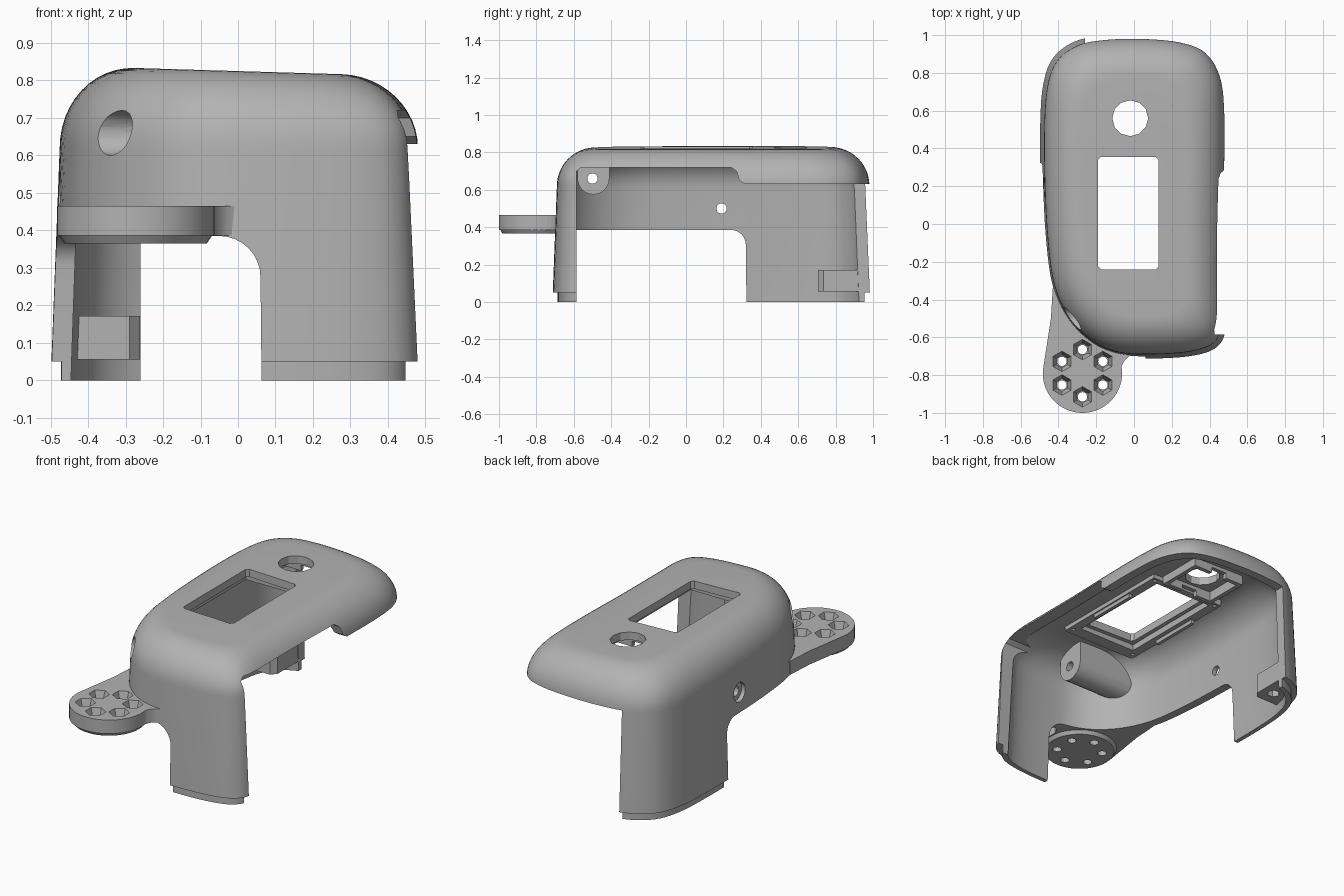
import bpy, bmesh, math
from math import sin, cos, pi
from mathutils import Vector

if "Cube" in bpy.data.objects:
    bpy.data.objects.remove(bpy.data.objects["Cube"], do_unlink=True)

grey = bpy.data.materials.new("plain_grey")
grey.use_nodes = True
grey.diffuse_color = (0.45, 0.45, 0.45, 1)
grey.node_tree.nodes["Principled BSDF"].inputs["Base Color"].default_value = (0.45, 0.45, 0.45, 1)


def loft(name, rings):
    """Closed solid through a stack of equal-sized rings."""
    bm = bmesh.new()
    rows = [[bm.verts.new(p) for p in ring] for ring in rings]
    n = len(rows[0])
    for a, b in zip(rows, rows[1:]):
        for i in range(n):
            j = (i + 1) % n
            bm.faces.new((a[i], a[j], b[j], b[i]))
    bm.faces.new(rows[0])
    bm.faces.new(rows[-1])
    bmesh.ops.recalc_face_normals(bm, faces=bm.faces)
    mesh = bpy.data.meshes.new(name)
    bm.to_mesh(mesh)
    bm.free()
    mesh.materials.append(grey)
    obj = bpy.data.objects.new(name, mesh)
    bpy.context.collection.objects.link(obj)
    return obj


def place(pts, axis, t):
    order = {"x": lambda u, v: (t, u, v), "y": lambda u, v: (u, t, v), "z": lambda u, v: (u, v, t)}
    return [order[axis](u, v) for u, v in pts]


def prism(name, pts, axis, a, b):
    return loft(name, [place(pts, axis, a), place(pts, axis, b)])


def circle(u, v, r, n=24, start=0.0, sweep=2 * pi):
    return [(u + r * cos(start + sweep * i / n), v + r * sin(start + sweep * i / n)) for i in range(n)]


def rect(u0, v0, u1, v1, c=0.0):
    if not c:
        return [(u0, v0), (u1, v0), (u1, v1), (u0, v1)]
    return [(u0 + c, v0), (u1 - c, v0), (u1, v0 + c), (u1, v1 - c),
            (u1 - c, v1), (u0 + c, v1), (u0, v1 - c), (u0, v0 + c)]


def combine(obj, tool, operation="DIFFERENCE"):
    mod = obj.modifiers.new("combine", "BOOLEAN")
    mod.operation, mod.object, mod.solver = operation, tool, "EXACT"
    bpy.context.view_layer.objects.active = obj
    bpy.ops.object.modifier_apply(modifier=mod.name)
    bpy.data.objects.remove(tool, do_unlink=True)


def smooth(obj):
    bpy.ops.object.select_all(action="DESELECT")
    obj.select_set(True)
    bpy.context.view_layer.objects.active = obj
    bpy.ops.object.shade_smooth_by_angle(angle=math.radians(28))


# Plan outline of the housing, smoothed through a few points
PLAN = [(.1, -.69), (.3, -.675), (.42, -.63), (.465, -.53), (.468, -.3), (.47, 0), (.478, .3),
        (.478, .6), (.455, .78), (.38, .905), (.25, .96), (.05, .98), (-.15, .975), (-.3, .945),
        (-.41, .86), (-.46, .72), (-.475, .5), (-.472, .2), (-.455, -.1), (-.42, -.33),
        (-.34, -.5), (-.22, -.62), (-.08, -.68)]


def smooth_plan(steps=5):
    pts, out = [Vector(p) for p in PLAN], []
    n = len(pts)
    for i in range(n):
        a, b, c, d = (pts[(i + k) % n] for k in (-1, 0, 1, 2))
        for s in range(steps):
            t = s / steps
            out.append(0.5 * (2 * b + (c - a) * t + (2 * a - 5 * b + 4 * c - d) * t * t
                              + (3 * b - a - 3 * c + d) * t ** 3))
    return out


OUTLINE = smooth_plan()


def plan_ring(z, inset, tilt=0.0):
    cy, hx, hy = .145, .475, .835
    ring = []
    for p in OUTLINE:
        x = p.x * (1 - inset / hx)
        ring.append((x, cy + (p.y - cy) * (1 - inset / hy), z - tilt * x))
    return ring


def body(name, lower, z0, rise, inset):
    rings = [plan_ring(z, d) for z, d in lower]
    for k in range(13):
        a = pi / 2 * k / 12
        rings.append(plan_ring(z0 + rise * sin(a), inset + .2 * (1 - cos(a)), .03 * sin(a)))
    return loft(name, rings)


# Housing: drafted walls, stepped foot lip, rounded top, hollow inside
housing = body("housing", [(0, .004), (.05, .004), (.05, -.022)], .62, .205, 0)
combine(housing, body("cavity", [(-.1, .026)], .6, .18, .05))

# Open left side and back
combine(housing, prism("side_cut", [(-.585, -.2), (-.585, .7), (-.56, .72), (.24, .72), (.27, .7),
                                    (.285, .65), (.315, .63), (1.2, .63), (1.2, -.2)], "x", .2, 1))
combine(housing, prism("back_cut", rect(-.26, .5, .21, 1.2), "z", -.2, .63))


# Low arches under the front and right walls
def arch(edge, low, top, r):
    return ([(low, -.2), (edge + .005, -.2), (edge, top - r)]
            + [(edge - r + r * cos(a * pi / 16), top - r + r * sin(a * pi / 16)) for a in range(1, 9)]
            + [(low, top)])


combine(housing, prism("front_arch", arch(.06, -1, .385, .11), "y", -1, -.4))
combine(housing, prism("right_arch", arch(.32, -1.2, .385, .08), "x", -1, -.2))

# Screen window and button hole in the top
combine(housing, prism("window_cut", rect(-.19, -.24, .13, .355, .015), "z", .6, 1))
combine(housing, prism("button_cut", circle(-.02, .56, .095, 12), "z", .6, 1))

# Counterbored screw holes through the right wall
combine(housing, prism("side_hole", circle(.19, .5, .028, 12), "x", -.7, -.3))
combine(housing, prism("side_bore", circle(.19, .5, .055, 20), "x", -.7, -.452))
combine(housing, prism("boss_clearance", circle(-.5, .66, .06), "x", -.8, -.2))
smooth(housing)

# Screw boss running in from the right wall
boss = prism("screw_boss", [(-.41, .81), (-.58, .81)] + circle(-.495, .66, .085, 16, pi, pi)
             + [(-.41, .66)], "x", -.5, .04)
combine(boss, body("boss_limit", [(.1, .01)], .6, .195, .03), "INTERSECT")
combine(boss, prism("boss_bore", circle(-.5, .66, .06), "x", -.8, -.15))
combine(boss, prism("boss_hole", circle(-.5, .66, .028, 12), "x", -.8, .3))
smooth(boss)

# Mounting arm: round pad with a neck into the front right wall
AX, AY = -.273, -.79
arm = prism("mounting_arm", circle(AX, AY, .21, 36, math.radians(176), math.radians(194))
            + [(-.066, -.755), (-.052, -.725), (-.025, -.7), (.02, -.685), (-.07, -.655),
               (-.2, -.595), (-.31, -.5), (-.39, -.34), (-.43, -.34), (-.44, -.5)],
            "z", .386, .465)
pad = loft("pad", [place(circle(AX, AY, r, 40), "z", z) for r, z in ((.19, .365), (.205, .388), (.205, .42))])
combine(arm, pad, "UNION")

# Six tapered hexagonal pockets with through holes
for k in range(6):
    a = pi / 6 + k * pi / 3
    hx, hy = AX + .125 * cos(a), AY + .125 * sin(a)
    combine(arm, loft("pocket", [place(circle(hx, hy, r, 6, a), "z", z)
                                 for r, z in ((.034, .405), (.058, .475))]))
    combine(arm, prism("pad_hole", circle(hx, hy, .025, 12), "z", .3, .5))
smooth(arm)

# Clip block inside the rear leg
clip = prism("clip_block", [(-.455, .705), (-.29, .705), (-.262, .735), (-.262, .93), (-.33, .895),
                            (-.39, .845), (-.43, .78)], "z", .055, .172)
combine(clip, prism("clip_hole", circle(-.335, .79, .035, 6), "z", 0, .14))

# Frame under the window with screw holes at the corners
frame = prism("window_frame", rect(-.27, -.34, .21, .42), "z", .75, .79)
combine(frame, prism("frame_cut", rect(-.215, -.265, .155, .38), "z", .7, .9))
for x in (-.243, .183):
    for y in (-.3, .395):
        combine(frame, prism("frame_hole", circle(x, y, .013, 10), "z", .7, .775))
for side, x in (("right", -.262), ("left", .182)):
    prism(side + "_frame_rib", rect(x, -.1, x + .02, .2), "z", .728, .76)

# Notched box under the button hole
box = prism("button_box", rect(-.19, .425, .15, .7), "z", .728, .79)
combine(box, prism("box_cut", rect(-.165, .45, .125, .675), "z", .6, .9))
combine(box, prism("box_notch", rect(-.07, .3, .03, .9), "z", .6, .76))
